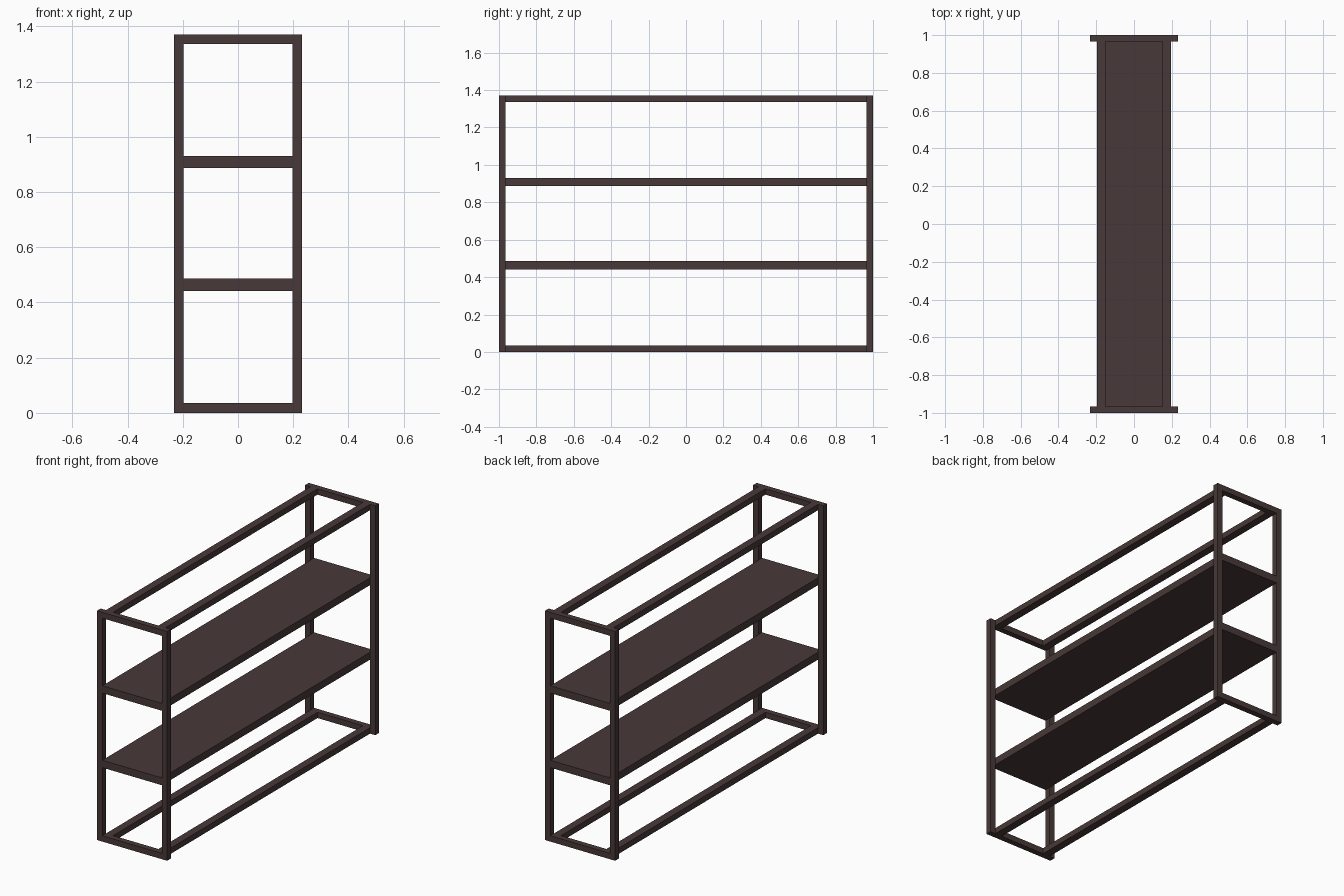
import bpy

if "Cube" in bpy.data.objects:
    bpy.data.objects.remove(bpy.data.objects["Cube"])

mat = bpy.data.materials.new("dark brown metal")
mat.diffuse_color = (0.064, 0.041, 0.040, 1.0)
mat.use_nodes = True
mat.node_tree.nodes["Principled BSDF"].inputs["Base Color"].default_value = mat.diffuse_color


def box(name, x0, x1, y0, y1, z0, z1):
    """Axis-aligned box from its limits."""
    bpy.ops.mesh.primitive_cube_add(
        size=1, location=((x0 + x1) / 2, (y0 + y1) / 2, (z0 + z1) / 2))
    ob = bpy.context.object
    ob.name = name
    ob.scale = (x1 - x0, y1 - y0, z1 - z0)
    bpy.ops.object.transform_apply(location=False, rotation=False, scale=True)
    ob.data.materials.append(mat)
    return ob


H = 1.37          # overall height
T = 0.035         # tube thickness
XO = 0.232        # outer half width
XI = XO - T       # inner face of the posts
RAIL = 0.047      # width of the long rails

for end, sy in (("front", -1), ("back", 1)):
    y0, y1 = sorted((sy, sy * (1 - T)))
    # corner posts
    for side, sx in (("left", -1), ("right", 1)):
        x0, x1 = sorted((sx * XI, sx * XO))
        box(f"{end}_{side}_post", x0, x1, y0, y1, 0, H)
    # end crossbars
    for level, z in (("bottom", 0), ("top", H - T)):
        box(f"{end}_{level}_crossbar", -XI, XI, y0, y1, z, z + T)

# long rails, between the end crossbars
for level, z in (("bottom", 0), ("top", H - T)):
    for side, sx in (("left", -1), ("right", 1)):
        x0, x1 = sorted((sx * (XI - RAIL), sx * XI))
        box(f"{level}_{side}_rail", x0, x1, -1 + T, 1 - T, z, z + T)

# solid shelves
for name, z in (("lower_shelf", 0.442), ("upper_shelf", 0.887)):
    box(name, -XI, XI, -1, 1, z, z + 0.044)
